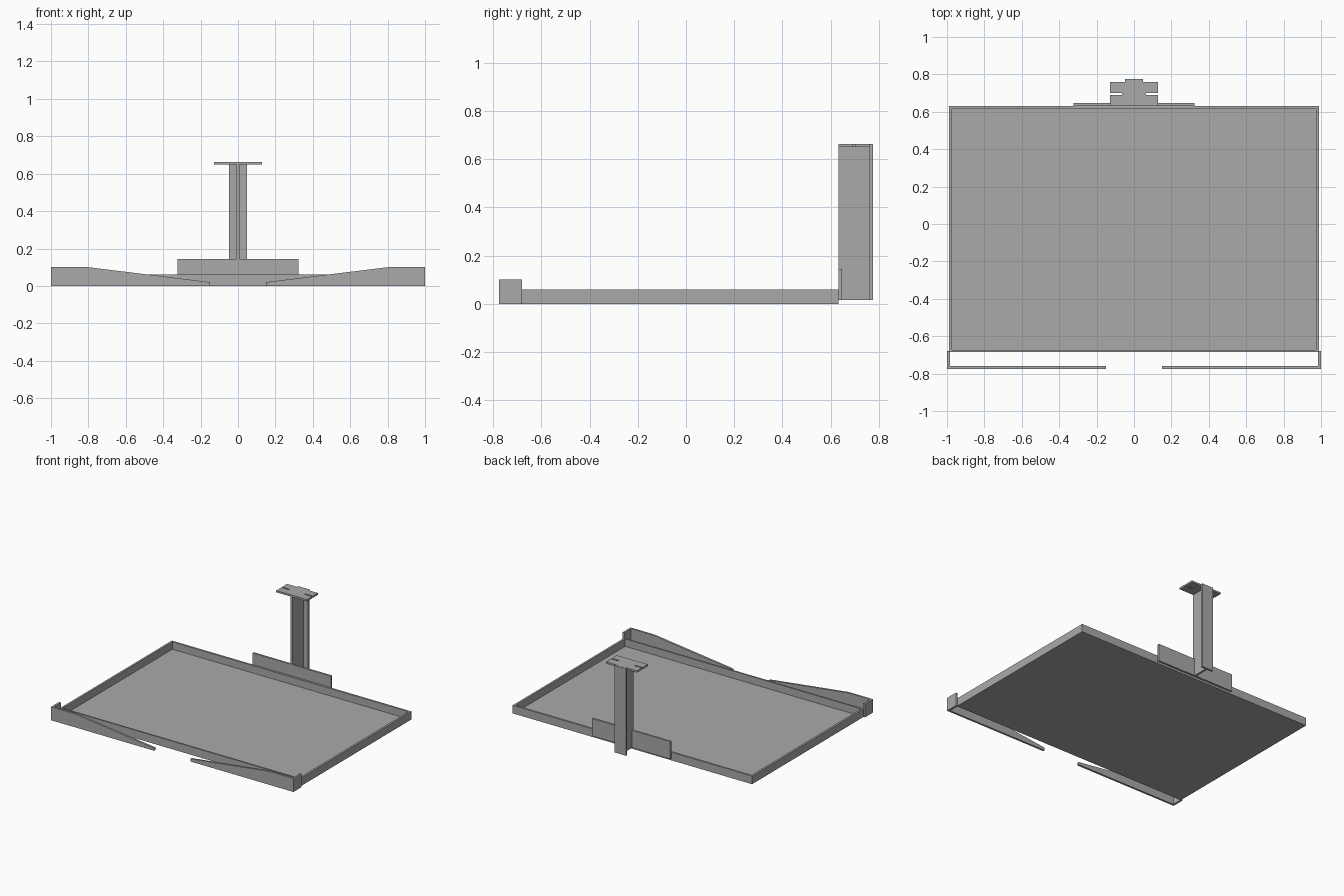
import bpy
import bmesh
from mathutils import Vector

cube = bpy.data.objects.get("Cube")
if cube:
    bpy.data.objects.remove(cube, do_unlink=True)

grey = bpy.data.materials.new("steel_grey")
grey.use_nodes = True
colour = (0.4, 0.4, 0.4, 1)
grey.diffuse_color = colour
grey.node_tree.nodes["Principled BSDF"].inputs["Base Color"].default_value = colour


def prism(name, profile, depth):
    """Extrude a closed planar profile along the depth vector."""
    bm = bmesh.new()
    base = bm.faces.new([bm.verts.new(p) for p in profile])
    moved = bmesh.ops.extrude_face_region(bm, geom=[base], use_keep_orig=True)["geom"]
    verts = [v for v in moved if isinstance(v, bmesh.types.BMVert)]
    bmesh.ops.translate(bm, verts=verts, vec=Vector(depth))
    bmesh.ops.recalc_face_normals(bm, faces=bm.faces)
    mesh = bpy.data.meshes.new(name)
    bm.to_mesh(mesh)
    bm.free()
    mesh.materials.append(grey)
    obj = bpy.data.objects.new(name, mesh)
    bpy.context.scene.collection.objects.link(obj)
    return obj


def box(name, x0, x1, y0, y1, z0, z1):
    return prism(name, [(x0, y0, z0), (x1, y0, z0), (x1, y1, z0), (x0, y1, z0)],
                 (0, 0, z1 - z0))


T = 0.015                                  # sheet thickness
W, FRONT, BACK, RIM = 0.988, -0.685, 0.632, 0.06
LOW, TOP = 0.015, 0.663                    # column bottom and top
REAR = 0.775

# Shallow tray: floor and four rim walls
box("tray_floor", -W, W, FRONT, BACK, 0, 0.005)
box("tray_front_wall", -W, W, FRONT, FRONT + 0.012, 0.005, RIM)
box("tray_back_wall", -W, W, BACK - T, BACK, 0.005, RIM)
for side, s in (("left", 1), ("right", -1)):
    box(side + "_tray_wall", s * W, s * (W - T), FRONT + 0.012, BACK - T, 0.005, RIM)

    # Tapered front guard with its return plate
    guard = [(1, 0), (0.15, 0), (0.15, 0.02), (0.8, 0.1), (1, 0.1)]
    prism(side + "_front_guard", [(s * x, -REAR, z) for x, z in guard], (0, T, 0))
    box(side + "_guard_return", s, s * (1 - T), -REAR + T, -0.68, 0, 0.1)

# Mounting plate behind the tray
box("mounting_plate", -0.323, 0.323, BACK, BACK + T, LOW, 0.145)

# Column with a T section
tee = [(-0.008, BACK), (0.008, BACK), (0.008, REAR - T), (0.047, REAR - T),
       (0.047, REAR), (-0.047, REAR), (-0.047, REAR - T), (-0.008, REAR - T)]
prism("column", [(x, y, LOW) for x, y in tee], (0, 0, TOP - LOW))

# Top plate with a slot cut in from each side
mid = (BACK + REAR - T) / 2
half = [(0.127, BACK), (0.127, mid - 0.005), (0.065, mid - 0.005),
        (0.065, mid + 0.005), (0.127, mid + 0.005), (0.127, REAR - T)]
outline = half + [(-x, y) for x, y in reversed(half)]
prism("top_plate", [(x, y, TOP - 0.013) for x, y in outline], (0, 0, 0.0135))
